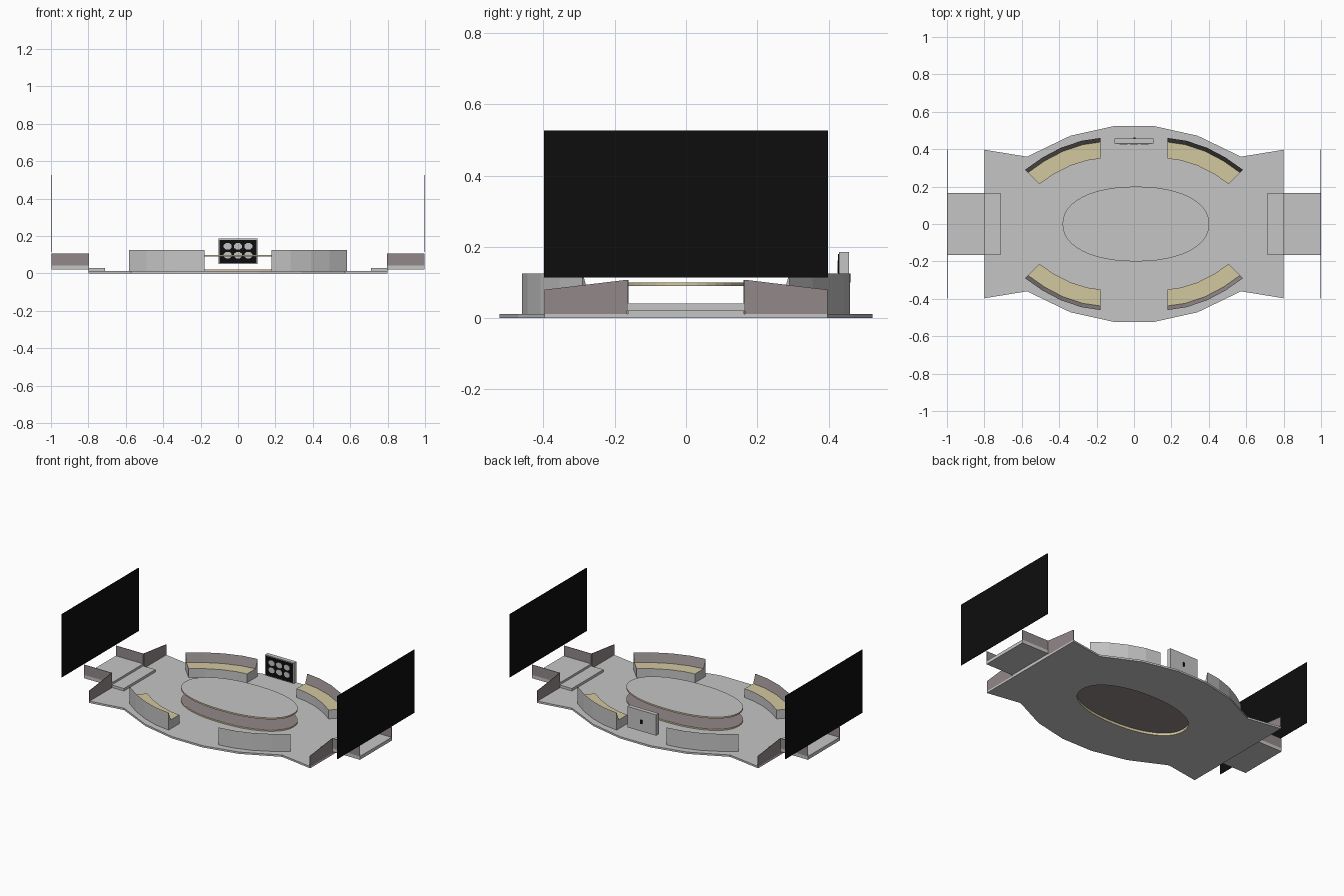
import bpy, bmesh, math

if "Cube" in bpy.data.objects:
    bpy.data.objects.remove(bpy.data.objects["Cube"])


def mat(name, rgb):
    m = bpy.data.materials.new(name)
    m.diffuse_color = (*rgb, 1)
    m.use_nodes = True
    m.node_tree.nodes["Principled BSDF"].inputs["Base Color"].default_value = m.diffuse_color
    return m


GREY = mat("light grey", (0.56, 0.56, 0.56))
BROWN = mat("brown grey", (0.29, 0.25, 0.25))
BEIGE = mat("beige", (0.65, 0.57, 0.35))
BLACK = mat("black", (0.004, 0.004, 0.004))


def finish(name, bm, mats):
    bmesh.ops.recalc_face_normals(bm, faces=bm.faces)
    me = bpy.data.meshes.new(name)
    bm.to_mesh(me)
    bm.free()
    for m in mats:
        me.materials.append(m)
    ob = bpy.data.objects.new(name, me)
    bpy.context.collection.objects.link(ob)
    return ob


def slab(name, pts, z0, z1, side, top=None, bottom=None):
    """Extrude a flat outline between two heights."""
    bm = bmesh.new()
    lo = [bm.verts.new((x, y, z0)) for x, y in pts]
    hi = [bm.verts.new((x, y, z1)) for x, y in pts]
    n = len(pts)
    for i in range(n):
        j = (i + 1) % n
        bm.faces.new((lo[i], lo[j], hi[j], hi[i]))
    bm.faces.new(hi).material_index = 1
    bm.faces.new(lo[::-1]).material_index = 2
    return finish(name, bm, [side, top or side, bottom or side])


def box(name, x0, x1, y0, y1, z0, z1, m):
    return slab(name, [(x0, y0), (x1, y0), (x1, y1), (x0, y1)], z0, z1, m)


def upright(name, x, pts, m, t=0.003):
    """Thin panel in the y-z plane."""
    bm = bmesh.new()
    a = [bm.verts.new((x - t / 2, y, z)) for y, z in pts]
    b = [bm.verts.new((x + t / 2, y, z)) for y, z in pts]
    for i in range(len(pts)):
        j = (i + 1) % len(pts)
        bm.faces.new((a[i], a[j], b[j], b[i]))
    bm.faces.new(a)
    bm.faces.new(b)
    return finish(name, bm, [m])


def oval(rx, ry, n=48, cx=0.01):
    pts = []
    for i in range(n):
        c, s = math.cos(2 * math.pi * i / n), math.sin(2 * math.pi * i / n)
        pts.append((cx + rx * math.copysign(abs(c) ** 0.92, c),
                    ry * math.copysign(abs(s) ** 0.92, s)))
    return pts


# Floor plate with an oval opening
quarter = [(0.8, 0.397), (0.572, 0.36), (0.34, 0.472), (0.11, 0.523)]
outline = quarter + [(-x, y) for x, y in quarter[::-1]]
outline += [(-x, -y) for x, y in outline]
floor = slab("floor", outline, 0, 0.012, GREY)
cutter = slab("floor_cutter", oval(0.392, 0.2), -0.05, 0.05, BEIGE)
cutter.hide_render = True
cutter.hide_viewport = True
mod = floor.modifiers.new("opening", "BOOLEAN")
mod.operation = "DIFFERENCE"
mod.solver = "EXACT"
mod.object = cutter

# Low oval base: beige rim with a brown lid
bm = bmesh.new()
rings = [[bm.verts.new((x, y, z)) for x, y in oval(r, r - 0.192)]
         for r, z in ((0.392, 0.0), (0.392, 0.021), (0.388, 0.021), (0.388, 0.0))]
for k in range(4):
    a, b = rings[k], rings[(k + 1) % 4]
    for i in range(len(a)):
        j = (i + 1) % len(a)
        bm.faces.new((a[i], a[j], b[j], b[i]))
finish("oval_rim", bm, [BEIGE])
slab("oval_base", oval(0.39, 0.198), 0.016, 0.021, BEIGE, BROWN, BROWN)

# Floating oval table top
slab("table_top", oval(0.392, 0.2), 0.09, 0.1, BEIGE, GREY, BROWN)

# Four curved benches with sloped backrests
INNER = [(0.18, 0.35), (0.25, 0.34), (0.34, 0.312), (0.43, 0.266), (0.507, 0.213)]
OUTER = [(0.18, 0.46), (0.28, 0.445), (0.39, 0.408), (0.49, 0.355), (0.582, 0.29)]
SECTION = [(0, 0.012), (0, 0.07), (0.8, 0.07), (1, 0.126), (1, 0.012)]


def bench(name, sx, sy):
    bm = bmesh.new()
    st = []
    for (ix, iy), (ox, oy) in zip(INNER, OUTER):
        st.append([bm.verts.new((sx * (ix + (ox - ix) * t), sy * (iy + (oy - iy) * t), z))
                   for t, z in SECTION])
    for a, b in zip(st, st[1:]):
        for k, mi in enumerate((0, 1, 2, 0, 0)):
            j = (k + 1) % 5
            bm.faces.new((a[k], a[j], b[j], b[k])).material_index = mi
    bm.faces.new(st[0])
    bm.faces.new(st[-1])
    finish(name, bm, [GREY, BEIGE, BROWN])


for sx, lr in ((-1, "left"), (1, "right")):
    for sy, fb in ((-1, "front"), (1, "back")):
        bench(f"bench_{fb}_{lr}", sx, sy)
        # Sloped end wall and passage wall
        upright(f"end_wall_{fb}_{lr}", sx * 0.7985,
                [(sy * 0.165, 0.012), (sy * 0.397, 0.012),
                 (sy * 0.397, 0.08), (sy * 0.165, 0.108)], BROWN)
        x0, x1 = sorted((sx * 0.8, sx * 0.998))
        y0, y1 = sorted((sy * 0.162, sy * 0.165))
        box(f"passage_wall_{fb}_{lr}", x0, x1, y0, y1, 0.042, 0.108, BROWN)
    # Entrance step and platform
    x0, x1 = sorted((sx * 0.712, sx * 0.8))
    box(f"step_{lr}", x0, x1, -0.163, 0.163, 0.012, 0.028, GREY)
    x0, x1 = sorted((sx * 0.8, sx * 0.998))
    box(f"platform_{lr}", x0, x1, -0.165, 0.165, 0.02, 0.042, GREY)
    # Large black end screen
    upright(f"end_screen_{lr}", sx * 0.9985,
            [(-0.398, 0.114), (0.398, 0.114), (0.398, 0.527), (-0.398, 0.527)], BLACK)

# Back display with six light picture patches
box("display_case", -0.104, 0.104, 0.43, 0.457, 0.05, 0.186, GREY)
box("display_panel", -0.098, 0.098, 0.427, 0.431, 0.056, 0.18, BLACK)
box("display_port", -0.004, 0.008, 0.456, 0.462, 0.1, 0.125, BLACK)
for i in (-1, 0, 1):
    for z in (0.145, 0.098):
        bm = bmesh.new()
        ring = []
        for k in range(8):
            a = math.pi * (k + 0.5) / 4
            ring.append(bm.verts.new((i * 0.055 + 0.023 * math.cos(a), 0.4275,
                                      z + 0.019 * math.sin(a))))
        f = bm.faces.new(ring)
        ext = bmesh.ops.extrude_face_region(bm, geom=[f], use_keep_orig=True)
        for v in ext["geom"]:
            if isinstance(v, bmesh.types.BMVert):
                v.co.y -= 0.002
        finish("picture_patch", bm, [GREY])
